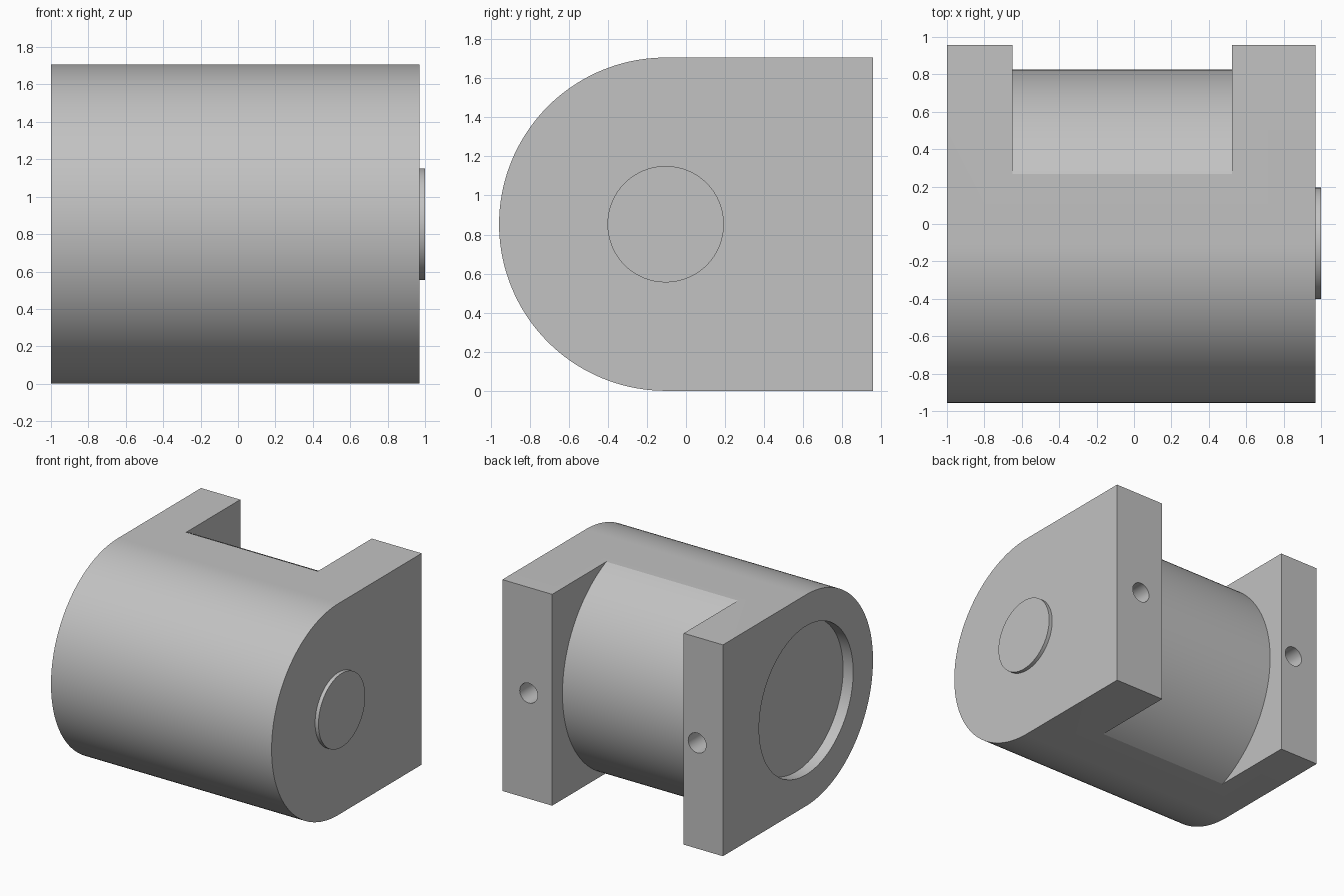
import bpy, bmesh
from math import asin, cos, sin, pi
from mathutils import Vector

if "Cube" in bpy.data.objects:
    bpy.data.objects.remove(bpy.data.objects["Cube"])

grey = bpy.data.materials.new("plain grey")
grey.use_nodes = True
colour = (0.54, 0.54, 0.54, 1)
grey.diffuse_color = colour
grey.node_tree.nodes["Principled BSDF"].inputs["Base Color"].default_value = colour

RADIUS = 0.853          # rounded front, also half the height
AXIS_Y, AXIS_Z = -0.104, RADIUS
LEFT, RIGHT, BACK = 0.97, -1.0, 0.957


def arc(radius, start, end, steps):
    """Points (y, z) on an arc around the main axis."""
    angles = [start + (end - start) * i / steps for i in range(steps + 1)]
    return [(AXIS_Y + radius * cos(a), AXIS_Z + radius * sin(a)) for a in angles]


def extrude_x(name, profile, x0, x1):
    """Solid made by extruding a (y, z) profile along x."""
    bm = bmesh.new()
    face = bm.faces.new([bm.verts.new((x0, y, z)) for y, z in profile])
    new = bmesh.ops.extrude_face_region(bm, geom=[face])["geom"]
    moved = [v for v in new if isinstance(v, bmesh.types.BMVert)]
    bmesh.ops.translate(bm, verts=moved, vec=Vector((x1 - x0, 0, 0)))
    bmesh.ops.recalc_face_normals(bm, faces=bm.faces)
    mesh = bpy.data.meshes.new(name)
    bm.to_mesh(mesh)
    bm.free()
    mesh.materials.append(grey)
    obj = bpy.data.objects.new(name, mesh)
    bpy.context.scene.collection.objects.link(obj)
    return obj


def activate(obj):
    bpy.ops.object.select_all(action='DESELECT')
    obj.select_set(True)
    bpy.context.view_layer.objects.active = obj


def cut(obj, cutter):
    """Subtract the cutter, then discard it."""
    cutter.hide_render = True
    activate(obj)
    mod = obj.modifiers.new("cut", 'BOOLEAN')
    mod.operation, mod.solver, mod.object = 'DIFFERENCE', 'EXACT', cutter
    bpy.ops.object.modifier_apply(modifier=mod.name)
    bpy.data.objects.remove(cutter)


# Housing: round front, square back
body = extrude_x("housing", arc(RADIUS, pi / 2, 3 * pi / 2, 72)
                 + [(BACK, 0), (BACK, 2 * RADIUS)], RIGHT, LEFT)

# Rear notch that leaves a round drum between two flanges
DRUM = 0.93
reach = asin(0.87 / DRUM)
notch = extrude_x("notch_cutter", arc(DRUM, -reach, reach, 64)
                  + [(1.2, 1.9), (1.2, -0.2)], -0.65, 0.525)
cut(body, notch)

# Shallow round recess on the right side
recess = extrude_x("recess_cutter", arc(0.6, 0, 2 * pi, 96)[:-1], RIGHT - 0.1, RIGHT + 0.09)
cut(body, recess)

# Blind screw holes in the back of both flanges
for x in (0.735, -0.77):
    bpy.ops.mesh.primitive_cylinder_add(vertices=32, radius=0.08, depth=0.8,
                                        location=(x, BACK, AXIS_Z), rotation=(pi / 2, 0, 0))
    hole = bpy.context.object
    hole.data.materials.append(grey)
    cut(body, hole)

# Raised disc on the left side
disc = extrude_x("shaft_boss", arc(0.298, 0, 2 * pi, 64)[:-1], LEFT - 0.02, 1.0)

for obj in (body, disc):
    activate(obj)
    bpy.ops.object.shade_smooth_by_angle(angle=pi / 12)
